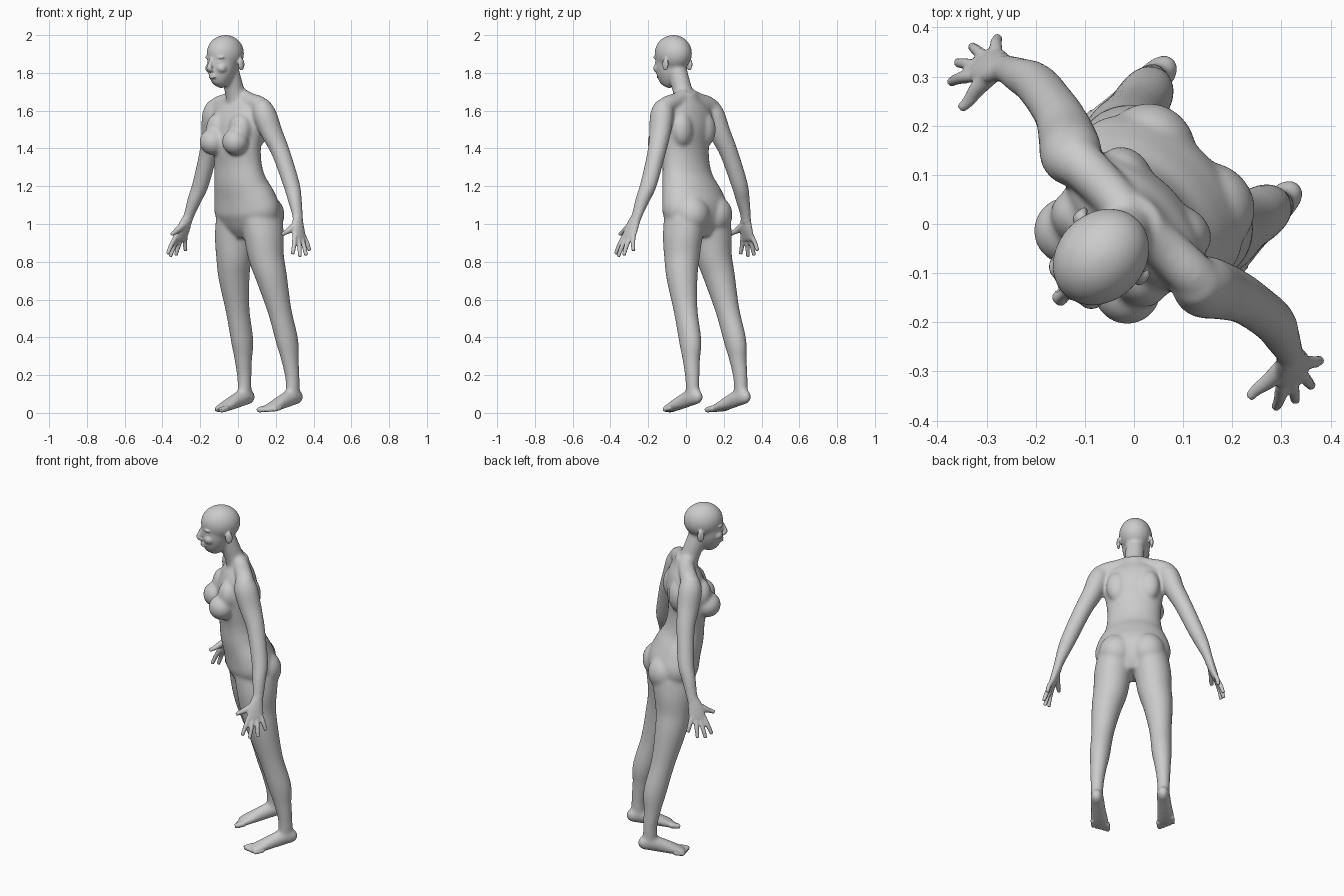
import bpy
import bmesh
import math
from mathutils import Matrix, Vector

AXIS_X = Vector((1, 0, 0))
AXIS_Y = Vector((0, 1, 0))
BOTH_SIDES = (1, -1)

default_cube = bpy.data.objects.get("Cube")
if default_cube:
    bpy.data.objects.remove(default_cube, do_unlink=True)

skin = bpy.data.materials.new("plain grey skin")
skin.use_nodes = True
grey = (0.6, 0.6, 0.6, 1)
skin.diffuse_color = grey
skin.node_tree.nodes["Principled BSDF"].inputs["Base Color"].default_value = grey


# Helpers: a station is (x, y, z, radius) or (x, y, z, side radius, depth radius)
def spline(stations, steps=4):
    points = [Vector((tuple(s) + tuple(s[-1:]))[:5]) for s in stations]
    last = len(points) - 1
    path = []
    for i in range(last):
        a, b = points[max(i - 1, 0)], points[i]
        c, d = points[i + 1], points[min(i + 2, last)]
        for step in range(steps):
            t = step / steps
            path.append(b + (c - a) * (t / 2)
                        + (a * 2 - b * 5 + c * 4 - d) * (t * t / 2)
                        + (b * 3 - a - c * 3 + d) * (t * t * t / 2))
    path.append(points[last])
    return path


def tube(bm, stations, side=1, reference=AXIS_X, sides=24):
    path = spline(stations)
    rings = []
    for i, station in enumerate(path):
        ahead = Vector(path[min(i + 1, len(path) - 1)][:3])
        behind = Vector(path[max(i - 1, 0)][:3])
        tangent = ahead - behind
        tangent.x *= side
        tangent.normalize()
        across = (reference - tangent * reference.dot(tangent)).normalized()
        deep = tangent.cross(across)
        centre = Vector((side * station[0], station[1], station[2]))
        ring = []
        for k in range(sides):
            angle = math.tau * k / sides
            ring.append(bm.verts.new(centre
                                     + across * (station[3] * math.cos(angle))
                                     + deep * (station[4] * math.sin(angle))))
        rings.append(ring)
    for lower, upper in zip(rings, rings[1:]):
        for k in range(sides):
            n = (k + 1) % sides
            bm.faces.new((lower[k], lower[n], upper[n], upper[k]))
    bm.faces.new(rings[0][::-1])
    bm.faces.new(rings[-1])


def ball(bm, centre, radii, side=1):
    place = Matrix.Translation((side * centre[0], centre[1], centre[2]))
    bmesh.ops.create_uvsphere(bm, u_segments=32, v_segments=20, radius=1,
                              matrix=place @ Matrix.Diagonal((*radii, 1)))


def fuse(bm, name, voxel, smoothing):
    """Merge overlapping volumes into one smooth skin and return its mesh."""
    bmesh.ops.recalc_face_normals(bm, faces=bm.faces[:])
    mesh = bpy.data.meshes.new(name)
    bm.to_mesh(mesh)
    bm.free()
    helper = bpy.data.objects.new(name, mesh)
    bpy.context.collection.objects.link(helper)
    remesh = helper.modifiers.new("fuse", 'REMESH')
    remesh.mode = 'VOXEL'
    remesh.voxel_size = voxel
    remesh.use_smooth_shade = True
    soften = helper.modifiers.new("soften", 'SMOOTH')
    soften.factor = 0.5
    soften.iterations = smoothing
    bpy.context.view_layer.update()
    graph = bpy.context.evaluated_depsgraph_get()
    fused = bpy.data.meshes.new_from_object(helper.evaluated_get(graph))
    bpy.data.objects.remove(helper, do_unlink=True)
    return fused


core = bmesh.new()

# Torso, from crotch to base of neck
tube(core, [
    (0, .085, .93, .09, .07),
    (0, .08, .99, .17, .11),
    (0, .07, 1.07, .205, .135),
    (0, .045, 1.15, .19, .125),
    (0, .015, 1.23, .16, .11),
    (0, 0, 1.32, .145, .1),
    (0, -.01, 1.42, .15, .105),
    (0, 0, 1.52, .165, .105),
    (0, .005, 1.6, .16, .085),
    (0, .005, 1.65, .1, .06),
    (0, 0, 1.69, .06, .055),
], sides=40)

# Neck
tube(core, [
    (0, .01, 1.6, .065),
    (0, -.02, 1.69, .053),
    (0, -.05, 1.77, .052),
    (0, -.07, 1.83, .05),
])

# Skull and jaw
ball(core, (0, -.095, 1.903), (.09, .108, .098))
tube(core, [
    (0, -.12, 1.88, .076, .08),
    (0, -.125, 1.82, .073, .076),
    (0, -.135, 1.77, .056, .062),
    (0, -.145, 1.74, .035, .044),
    (0, -.15, 1.728, .018, .024),
])

for side in BOTH_SIDES:
    # Chest, shoulder blades and seat
    ball(core, (.085, -.105, 1.435), (.07, .07, .07), side)
    ball(core, (.085, -.07, 1.5), (.065, .055, .085), side)
    ball(core, (.085, .06, 1.5), (.06, .05, .09), side)
    ball(core, (.085, .13, 1.05), (.095, .093, .1), side)

    # Shoulder slope
    tube(core, [
        (.02, .005, 1.68, .04),
        (.08, .01, 1.65, .045),
        (.15, .01, 1.63, .048),
        (.19, .01, 1.6, .05),
    ], side, AXIS_Y)

    # Arm
    tube(core, [
        (.165, .005, 1.64, .045),
        (.19, .01, 1.58, .06, .065),
        (.225, .03, 1.48, .054, .06),
        (.27, .05, 1.38, .048, .05),
        (.34, .06, 1.21, .043, .045),
        (.375, .05, 1.13, .037, .038),
        (.405, .04, 1.05, .026, .032),
        (.42, .03, 1, .025, .032),
    ], side)

    # Leg
    tube(core, [
        (.095, .085, 1.02, .1, .12),
        (.11, .085, .93, .1, .11),
        (.12, .09, .83, .093, .097),
        (.14, .11, .72, .081, .085),
        (.157, .155, .54, .061, .065),
        (.168, .2, .38, .055, .063),
        (.175, .215, .28, .044, .048),
        (.18, .228, .18, .036, .039),
        (.18, .23, .07, .032, .04),
    ], side)

    # Foot
    tube(core, [
        (.18, .295, .085, .015),
        (.18, .27, .085, .03, .038),
        (.18, .23, .085, .036, .045),
        (.18, .17, .065, .039, .04),
        (.18, .11, .043, .046, .031),
        (.178, .06, .025, .05, .021),
        (.178, .04, .02, .045, .015),
    ], side)

core_mesh = fuse(core, "core", .008, 12)
figure = bmesh.new()
figure.from_mesh(core_mesh)
bpy.data.meshes.remove(core_mesh)

# Nose and lips
tube(figure, [
    (0, -.196, 1.878, .009),
    (0, -.209, 1.845, .012),
    (0, -.215, 1.822, .017, .013),
    (0, -.198, 1.81, .015, .01),
])
for height in (1.79, 1.776):
    ball(figure, (0, -.192, height), (.025, .014, .007))

fingertips = [
    (.468, -.06, .84),
    (.486, -.022, .827),
    (.488, .022, .833),
    (.464, .072, .858),
]

for side in BOTH_SIDES:
    # Eyes, brows, cheeks and ears
    ball(figure, (.035, -.174, 1.857), (.017, .016, .011), side)
    ball(figure, (.036, -.176, 1.882), (.032, .018, .008), side)
    ball(figure, (.04, -.163, 1.825), (.03, .03, .028), side)
    ball(figure, (.09, -.065, 1.845), (.01, .021, .034), side)

    # Palm
    tube(figure, [
        (.413, .035, 1.03, .022, .03),
        (.428, .022, .98, .022, .042),
        (.445, .015, .93, .017, .046),
        (.45, .015, .912, .012, .042),
    ], side)

    # Fingers, index to little
    for i, tip in enumerate(fingertips):
        tip = Vector(tip)
        knuckle = Vector((.444, -.02 + .023 * i, .935))
        middle = knuckle.lerp(tip, .5) + Vector((.004, 0, 0))
        tube(figure, [(*knuckle, .013), (*middle, .0125), (*tip, .01)],
             side, sides=12)

    # Thumb
    tube(figure, [
        (.42, .015, 1, .02),
        (.42, -.03, .97, .017),
        (.415, -.06, .955, .013),
        (.415, -.084, .945, .01),
    ], side, sides=12)

    # Toes, big to little
    for i in range(5):
        x = .142 + .019 * i
        y = .008 + .01 * i
        size = .016 - .0015 * i
        tube(figure, [(x, y + .055, .025, size),
                      (x, y + .02, .018, size),
                      (x, y, .014, size * .8)], side, sides=12)

# Turn the whole figure to its diagonal stance
bmesh.ops.rotate(figure, verts=figure.verts[:], cent=(0, 0, 0),
                 matrix=Matrix.Rotation(math.radians(-45), 3, 'Z'))

body_mesh = fuse(figure, "figure", .0055, 3)
body_mesh.name = "body"
body_mesh.materials.clear()
body_mesh.materials.append(skin)
for face in body_mesh.polygons:
    face.use_smooth = True
    face.material_index = 0
body = bpy.data.objects.new("body", body_mesh)
bpy.context.collection.objects.link(body)
